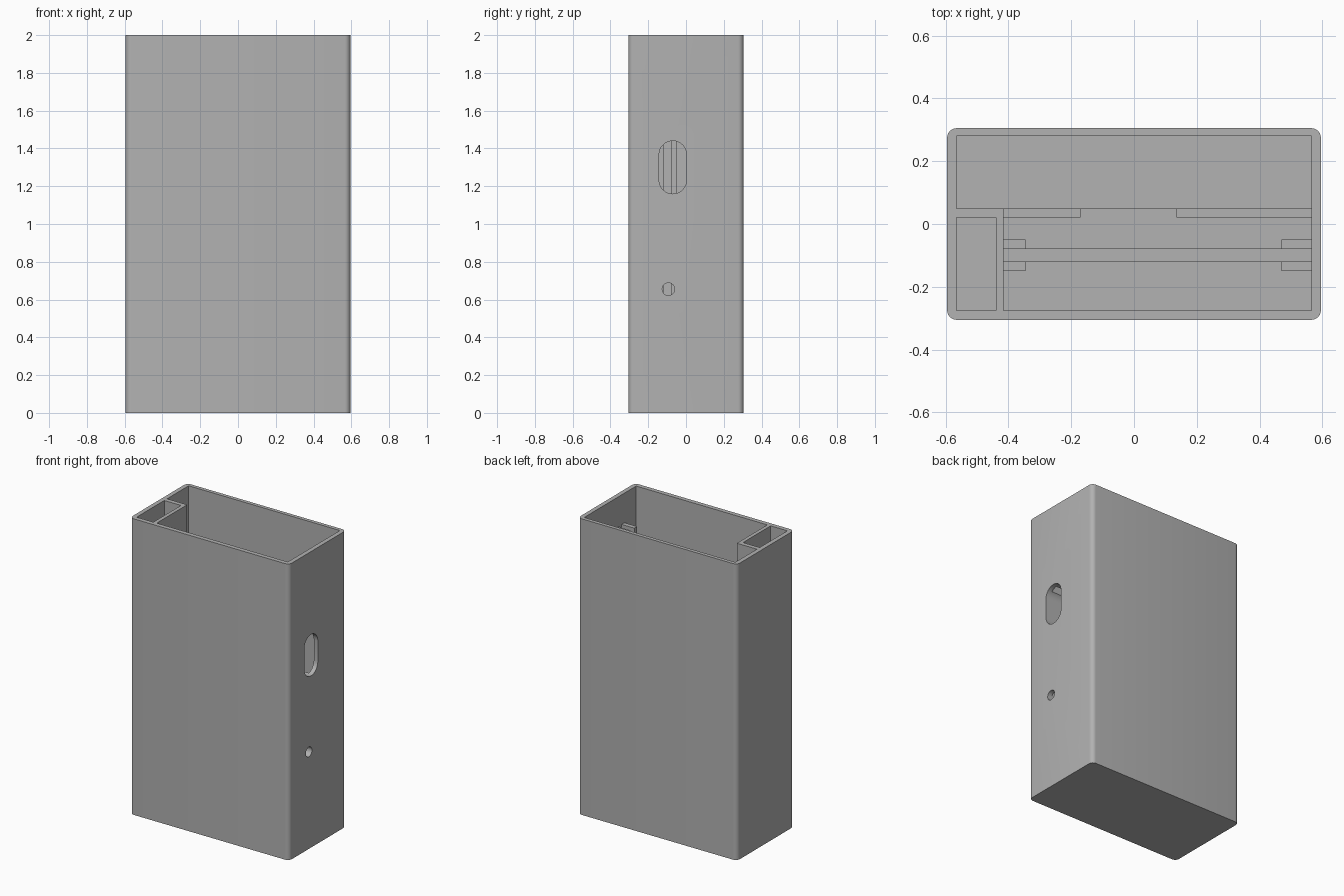
import bpy, math

cube = bpy.data.objects.get("Cube")
if cube:
    bpy.data.objects.remove(cube, do_unlink=True)

grey = bpy.data.materials.new("plain grey plastic")
grey.use_nodes = True
colour = (0.445, 0.445, 0.445, 1)
grey.diffuse_color = colour
grey.node_tree.nodes["Principled BSDF"].inputs["Base Color"].default_value = colour

X0, X1, Y0, Y1 = -0.565, 0.565, -0.275, 0.28   # inside of the shell
PART_X = -0.415                                # inner face of the side pocket wall
WALL_F, WALL_B = 0.02, 0.05                    # divider faces
FLOOR, DECK, INNER_TOP, OVER = 0.03, 0.06, 1.8, 2.1


def prism(name, outline, height):
    """Closed prism raised along z from a flat outline."""
    n = len(outline)
    verts = [(x, y, z) for z in (0, height) for x, y in outline]
    faces = [list(range(n))[::-1], list(range(n, 2 * n))]
    faces += [(i, (i + 1) % n, n + (i + 1) % n, n + i) for i in range(n)]
    mesh = bpy.data.meshes.new(name)
    mesh.from_pydata(verts, [], faces)
    mesh.materials.append(grey)
    obj = bpy.data.objects.new(name, mesh)
    bpy.context.collection.objects.link(obj)
    return obj


def rounded(w, d, r, steps):
    """Rounded rectangle outline centred on the origin."""
    pts = []
    for k, (sx, sy) in enumerate(((1, 1), (-1, 1), (-1, -1), (1, -1))):
        for i in range(steps + 1):
            a = math.pi / 2 * (k + i / steps)
            pts.append((sx * (w / 2 - r) + r * math.cos(a),
                        sy * (d / 2 - r) + r * math.sin(a)))
    return pts


def box(name, x0, x1, y0, y1, z0, z1):
    obj = prism(name, [(x0, y0), (x1, y0), (x1, y1), (x0, y1)], z1 - z0)
    obj.location.z = z0
    return obj


def combine(target, tool, operation):
    """Apply a boolean to the target and drop the tool."""
    bpy.context.view_layer.objects.active = target
    mod = target.modifiers.new("shape", 'BOOLEAN')
    mod.operation, mod.object, mod.solver = operation, tool, 'EXACT'
    bpy.ops.object.modifier_apply(modifier=mod.name)
    bpy.data.objects.remove(tool, do_unlink=True)


# Outer shell with rounded upright corners
case = prism("enclosure_body", rounded(1.19, 0.61, 0.03, 6), 2.0)

# Compartments, divider gap, space above the divider and board groove
hollows = [
    ("rear_bay", X0, X1, WALL_B, Y1, FLOOR, OVER),
    ("side_pocket", X0, -0.44, Y0, WALL_F, FLOOR, OVER),
    ("front_bay", PART_X, X1, Y0, WALL_F, DECK, OVER),
    ("divider_gap", -0.17, 0.135, WALL_F - 0.02, WALL_B + 0.02, DECK, OVER),
    ("upper_space", PART_X, X1, WALL_F - 0.02, WALL_B + 0.02, INNER_TOP, OVER),
    ("board_groove", PART_X, X1, -0.12, -0.08, FLOOR, 0.2),
]
for spec in hollows:
    combine(case, box(*spec), 'DIFFERENCE')

# Pairs of guide rails on both sides of the front bay
for x0, x1 in ((PART_X - 0.01, -0.345), (0.47, X1 + 0.01)):
    for y0, y1 in ((-0.15, -0.12), (-0.08, -0.05)):
        combine(case, box("guide_rail", x0, x1, y0, y1, DECK - 0.01, INNER_TOP), 'UNION')

# Connector slot and small round hole through the left wall and rails
for w, h, r, y, z in ((0.28, 0.145, 0.0724, -0.07, 1.3),
                      (0.066, 0.066, 0.0329, -0.093, 0.655)):
    port = prism("port_cutter", rounded(w, h, r, 8), 0.3)
    port.rotation_euler.y = math.pi / 2
    port.location = (0.45, y, z)
    bpy.context.view_layer.update()
    combine(case, port, 'DIFFERENCE')

bpy.ops.object.select_all(action='DESELECT')
case.select_set(True)
bpy.context.view_layer.objects.active = case
bpy.ops.object.shade_smooth_by_angle(angle=math.radians(30))
